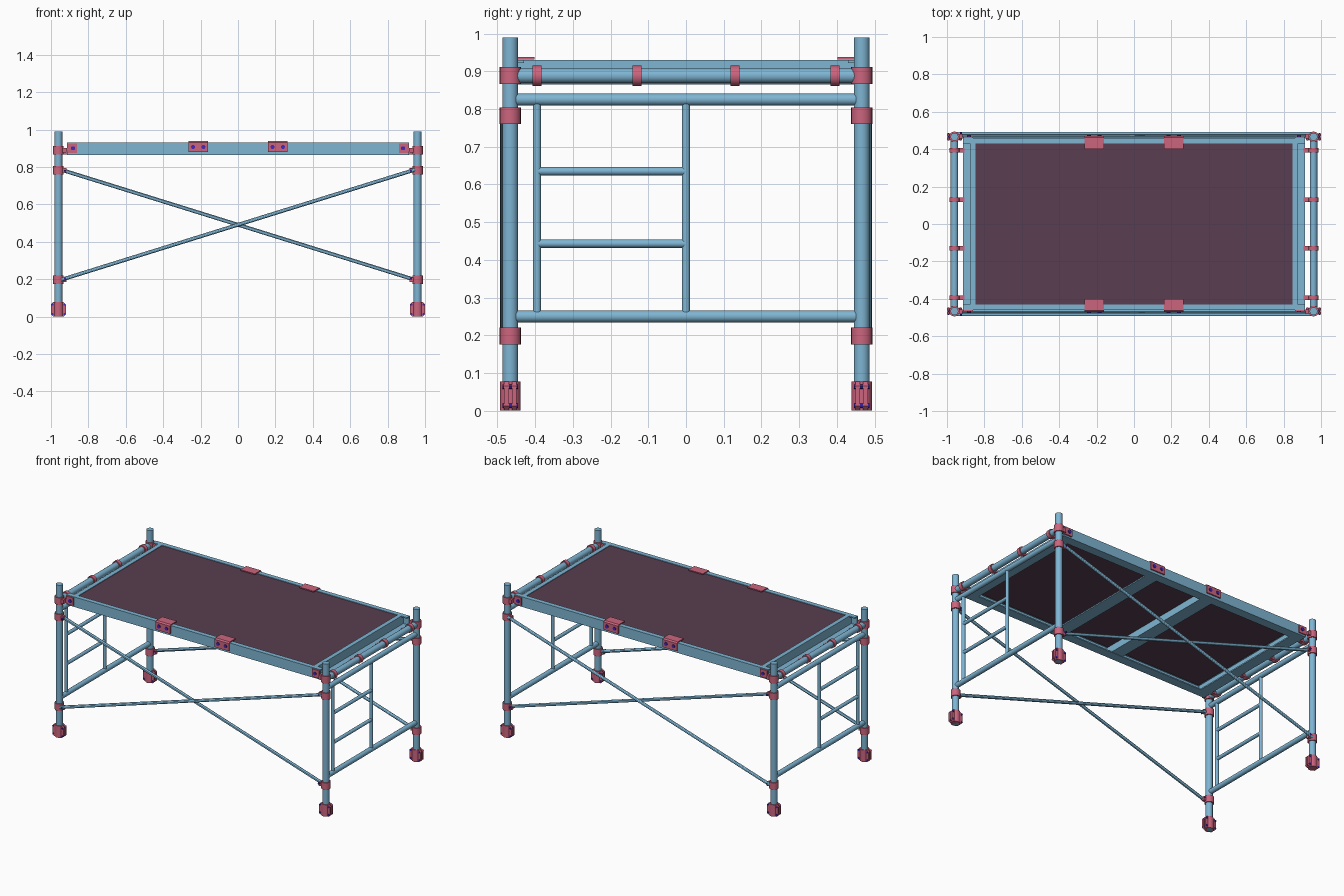
import bpy, bmesh, math
from mathutils import Vector

if "Cube" in bpy.data.objects:
    bpy.data.objects.remove(bpy.data.objects["Cube"])


def material(name, rgb):
    m = bpy.data.materials.new(name)
    m.diffuse_color = (*rgb, 1)
    m.use_nodes = True
    m.node_tree.nodes["Principled BSDF"].inputs["Base Color"].default_value = m.diffuse_color
    return m


BLUE = material("blue_steel", (0.21, 0.46, 0.65))
PINK = material("pink_clamp", (0.60, 0.13, 0.21))
PLUM = material("plum_deck", (0.10, 0.047, 0.08))
BOLT = material("violet_bolt", (0.06, 0.02, 0.50))


def add_tube(bm, p, q, r, n=16):
    p, q = Vector(p), Vector(q)
    d = q - p
    res = bmesh.ops.create_cone(bm, cap_ends=True, segments=n, radius1=r, radius2=r, depth=d.length)
    mat = d.to_track_quat('Z', 'Y').to_matrix().to_4x4()
    mat.translation = (p + q) / 2
    bmesh.ops.transform(bm, matrix=mat, verts=res['verts'])


def add_box(bm, lo, hi):
    vs = bmesh.ops.create_cube(bm, size=1)['verts']
    for v in vs:
        v.co = [(a + b) / 2 + c * (b - a) for a, b, c in zip(lo, hi, v.co)]


def part(name, mat, tubes=(), boxes=(), prisms=(), mirror="xy"):
    """One mesh object in world coordinates, mirrored across the given axes."""
    bm = bmesh.new()
    for t in tubes:
        add_tube(bm, *t)
    for b in boxes:
        add_box(bm, *b)
    for pts, vec in prisms:
        f = bm.faces.new([bm.verts.new(p) for p in pts])
        ex = bmesh.ops.extrude_face_region(bm, geom=[f])['geom']
        bmesh.ops.translate(bm, vec=vec, verts=[g for g in ex if isinstance(g, bmesh.types.BMVert)])
    bmesh.ops.recalc_face_normals(bm, faces=bm.faces)
    me = bpy.data.meshes.new(name)
    bm.to_mesh(me)
    bm.free()
    me.materials.append(mat)
    me.shade_smooth()
    me.set_sharp_from_angle(angle=math.radians(30))
    ob = bpy.data.objects.new(name, me)
    bpy.context.collection.objects.link(ob)
    if mirror:
        mod = ob.modifiers.new("mirror", 'MIRROR')
        mod.use_axis = ["x" in mirror, "y" in mirror, False]
        mod.use_mirror_merge = False
    return ob


X, Y = 0.96, 0.466   # post centre

# posts
part("post", BLUE, [((X, Y, 0.0), (X, Y, 0.99), 0.021, 20)])

# clamp feet: round shell, two chamfered flange plates, corner bolts
c, w, h = 0.012, 0.04, 0.077
plates = []
for y0 in (Y - 0.016, Y + 0.004):
    outline = [(-w + c, 0), (w - c, 0), (w, c), (w, h - c), (w - c, h), (-w + c, h), (-w, h - c), (-w, c)]
    plates.append(([(X + a, y0, b) for a, b in outline], (0, 0.012, 0)))
part("foot_clamp", PINK, [((X, Y, 0), (X, Y, h), 0.027, 20)], prisms=plates)
part("foot_bolt", BOLT, [((X + a, Y - 0.02, z), (X + a, Y + 0.02, z), 0.006, 8)
                         for a in (-0.032, 0.032) for z in (0.013, 0.064)])

# post collars with small lugs
collars = [(0.175, 0.22), (0.76, 0.804), (0.866, 0.912)]
part("post_collar", PINK, [((X, Y, a), (X, Y, b), 0.028, 20) for a, b in collars],
     [((X - 0.042, Y - 0.004, a + 0.01), (X, Y + 0.016, b - 0.01)) for a, b in collars])

# end frames: crossbars, ladder stiles and rungs
part("end_crossbar", BLUE, [((X, -Y + 0.015, z), (X, Y - 0.015, z), r)
                            for z, r in ((0.25, 0.016), (0.825, 0.016), (0.888, 0.02))], mirror="x")
part("ladder_stile", BLUE, [((X, y, 0.26), (X, y, 0.815), 0.011) for y in (-0.395, 0)], mirror="x")
part("ladder_rung", BLUE, [((X, -0.395, z), (X, 0, z), 0.011) for z in (0.443, 0.635)], mirror="x")

# diagonal braces and their pins
part("brace_outer", BLUE, [((-0.945, 0.483, 0.197), (0.945, 0.483, 0.785), 0.01, 12)], mirror="y")
part("brace_inner", BLUE, [((-0.945, 0.467, 0.785), (0.945, 0.467, 0.197), 0.01, 12)], mirror="y")
part("brace_pin", BOLT, [((0.925, 0.46, z), (0.925, 0.493, z), 0.006, 8) for z in (0.203, 0.779)])

# deck side beams and end channels
side = [(0.43, 0.93), (0.46, 0.93), (0.46, 0.865), (0.40, 0.865), (0.40, 0.872),
        (0.452, 0.872), (0.452, 0.922), (0.43, 0.922)]
part("deck_side_beam", BLUE, prisms=[([(-0.915, y, z) for y, z in side], (1.83, 0, 0))], mirror="y")
end = [(0.848, 0.93), (0.876, 0.93), (0.876, 0.873), (0.913, 0.873), (0.913, 0.865),
       (0.84, 0.865), (0.84, 0.873), (0.868, 0.873), (0.868, 0.922), (0.848, 0.922)]
part("deck_end_channel", BLUE, prisms=[([(x, -0.45, z) for x, z in end], (0, 0.90, 0))], mirror="x")

# deck board and the joists beneath it
part("deck_board", PLUM, boxes=[((-0.85, -0.432, 0.912), (0.85, 0.432, 0.926))], mirror="")
joist = [(0.165, 0.912), (0.165, 0.867), (0.25, 0.867), (0.25, 0.875), (0.173, 0.875), (0.173, 0.912)]
part("deck_joist", BLUE, prisms=[([(x, -0.45, z) for x, z in joist], (0, 0.90, 0))], mirror="x")

# bent clips over the side beams
clip = [(0.462, 0.88), (0.470, 0.88), (0.470, 0.93), (0.462, 0.938), (0.402, 0.938),
        (0.402, 0.931), (0.462, 0.931)]
part("side_clip", PINK, prisms=[([(0.16, y, z) for y, z in clip], (0.104, 0, 0))])
part("side_clip_bolt", BOLT, [((x, 0.46, 0.907), (x, 0.475, 0.907), 0.011, 12) for x in (0.185, 0.24)])

# corner brackets joining the deck to the posts
part("corner_bracket", PINK, boxes=[((0.86, 0.455, 0.875), (0.912, 0.468, 0.925)),
                                    ((0.91, 0.456, 0.882), (0.945, 0.466, 0.902))])
part("corner_bolt", BOLT, [((0.882, 0.46, 0.90), (0.882, 0.474, 0.90), 0.011, 12)])

# hooks from the end channels over the end tubes
hooks = (0.13, 0.395)
part("end_hook", PINK, [((X, y - 0.012, 0.888), (X, y + 0.012, 0.888), 0.027) for y in hooks],
     [((0.905, y - 0.012, 0.866), (X, y + 0.012, 0.876)) for y in hooks])
